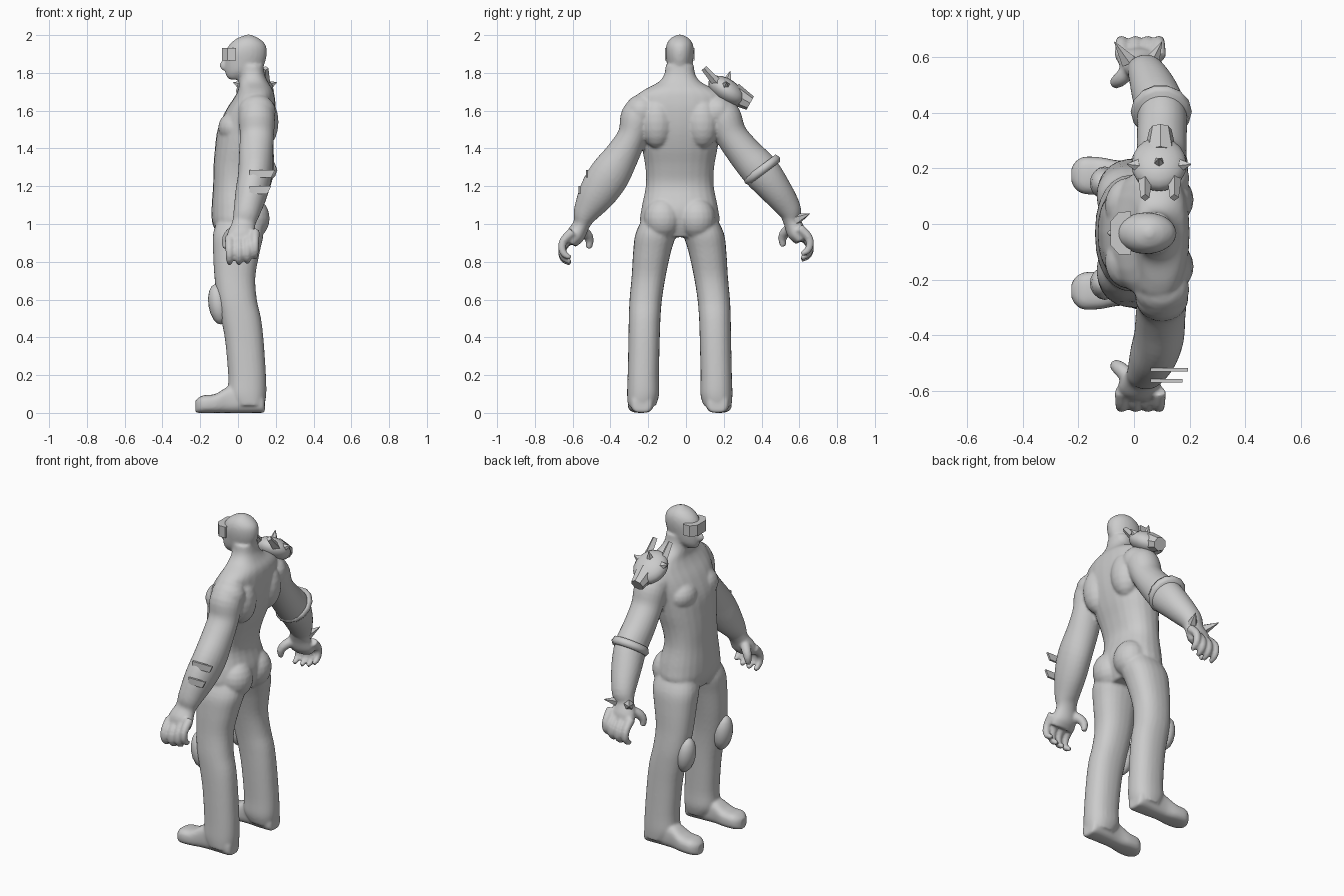
import bpy
import bmesh
import math
from mathutils import Vector, Matrix

cube = bpy.data.objects.get("Cube")
if cube:
    bpy.data.objects.remove(cube, do_unlink=True)

MID = -0.033  # symmetry plane of the figure, which looks along -x

clay = bpy.data.materials.new("light_grey")
clay.use_nodes = True
GREY = (0.6, 0.6, 0.6, 1)
clay.diffuse_color = GREY
clay.node_tree.nodes["Principled BSDF"].inputs["Base Color"].default_value = GREY


def finish(name, bm, smooth=True):
    bmesh.ops.recalc_face_normals(bm, faces=bm.faces)
    mesh = bpy.data.meshes.new(name)
    bm.to_mesh(mesh)
    bm.free()
    mesh.materials.append(clay)
    for p in mesh.polygons:
        p.use_smooth = smooth
    ob = bpy.data.objects.new(name, mesh)
    bpy.context.collection.objects.link(ob)
    return ob


def spline(rows, steps):
    """Catmull-Rom interpolation through rows of numbers."""
    pts = [Vector(r) for r in rows]
    pts = [pts[0]] + pts + [pts[-1]]
    out = []
    for a, b, c, d in zip(pts, pts[1:], pts[2:], pts[3:]):
        for i in range(steps):
            t = i / steps
            out.append(b + (c - a) * (t / 2) + (a * 2 - b * 5 + c * 4 - d) * (t * t / 2)
                       + (b * 3 - a - c * 3 + d) * (t ** 3 / 2))
    return out + [pts[-1]]


def loft(name, rows, side=(1, 0, 0), power=2, axis=None, sides=24, steps=4):
    """Tube through rows of x, y, z, radius along side, radius across."""
    rows = spline(rows, steps)
    centres = [Vector(r[:3]) for r in rows]
    bm = bmesh.new()
    rings = []
    for i, (r, c) in enumerate(zip(rows, centres)):
        along = Vector(axis) if axis else centres[min(i + 1, len(rows) - 1)] - centres[max(i - 1, 0)]
        along.normalize()
        u = Vector(side)
        u = (u - along * u.dot(along)).normalized()
        v = along.cross(u)
        ring = []
        for k in range(sides):
            a = math.tau * k / sides
            ca, sa = math.cos(a), math.sin(a)
            cu = math.copysign(abs(ca) ** (2 / power), ca) * r[3]
            cv = math.copysign(abs(sa) ** (2 / power), sa) * r[4]
            ring.append(bm.verts.new(c + u * cu + v * cv))
        rings.append(ring)
    for lo, hi in zip(rings, rings[1:]):
        for k in range(sides):
            n = (k + 1) % sides
            bm.faces.new((lo[k], lo[n], hi[n], hi[k]))
    bm.faces.new(rings[0])
    bm.faces.new(rings[-1])
    return finish(name, bm)


def upright(name, rows, **kw):
    """Vertical loft from rows of z, front x, back x, centre y, half width."""
    return loft(name, [((f + b) / 2, y, z, (b - f) / 2, w) for z, f, b, y, w in rows],
                axis=(0, 0, 1), **kw)


def ball(name, centre, size, tilt=0, axis='X', seg=20):
    bm = bmesh.new()
    m = Matrix.Translation(centre) @ Matrix.Rotation(tilt, 4, axis) @ Matrix.Diagonal((*size, 1))
    bmesh.ops.create_uvsphere(bm, u_segments=seg, v_segments=seg // 2, radius=1, matrix=m)
    return finish(name, bm)


def spike(name, base, tip, r1, r2=0.002, sides=5):
    base, tip = Vector(base), Vector(tip)
    d = tip - base
    m = Matrix.Translation((base + tip) / 2) @ d.to_track_quat('Z', 'Y').to_matrix().to_4x4()
    bm = bmesh.new()
    bmesh.ops.create_cone(bm, cap_ends=True, segments=sides, radius1=r1, radius2=r2,
                          depth=d.length, matrix=m)
    return finish(name, bm, smooth=False)


def prism(name, outline, push):
    bm = bmesh.new()
    face = bm.faces.new([bm.verts.new(p) for p in outline])
    new = bmesh.ops.extrude_face_region(bm, geom=[face])["geom"]
    bmesh.ops.translate(bm, vec=push, verts=[g for g in new if isinstance(g, bmesh.types.BMVert)])
    return finish(name, bm, smooth=False)


# torso and neck
parts = [upright("torso", [(z, f, b, MID, w) for z, f, b, w in [
    (0.93, -0.1, 0.1, 0.12), (1, -0.135, 0.13, 0.205), (1.08, -0.14, 0.14, 0.203),
    (1.2, -0.132, 0.11, 0.18), (1.3, -0.13, 0.13, 0.182), (1.4, -0.122, 0.165, 0.2),
    (1.5, -0.108, 0.19, 0.215), (1.6, -0.065, 0.2, 0.235), (1.67, -0.02, 0.195, 0.235),
    (1.71, 0, 0.185, 0.19), (1.75, 0.005, 0.16, 0.115), (1.79, 0.01, 0.142, 0.083),
    (1.84, 0.01, 0.135, 0.075)]], power=2.3)]

# head and nose
parts.append(upright("head", [(z, f, b, MID, w) for z, f, b, w in [
    (1.765, -0.045, 0.03, 0.025), (1.78, -0.06, 0.06, 0.04), (1.81, -0.068, 0.12, 0.06),
    (1.86, -0.07, 0.145, 0.07), (1.91, -0.065, 0.153, 0.075), (1.95, -0.045, 0.145, 0.07),
    (1.98, -0.01, 0.115, 0.052), (1.995, 0.025, 0.085, 0.028), (2.003, 0.045, 0.065, 0.01)]]))
parts.append(ball("nose", (-0.072, MID, 1.84), (0.026, 0.015, 0.03)))

# legs, feet, buttocks, shoulder blades and chest
for s in (-1, 1):
    parts.append(upright("leg", [(z, f, b, MID + s * o, w) for z, f, b, o, w in [
        (1.04, -0.1, 0.12, 0.1, 0.09), (0.95, -0.132, 0.135, 0.126, 0.108),
        (0.85, -0.132, 0.115, 0.147, 0.1), (0.72, -0.125, 0.092, 0.165, 0.09),
        (0.6, -0.11, 0.1, 0.18, 0.086), (0.5, -0.09, 0.122, 0.186, 0.084),
        (0.38, -0.068, 0.136, 0.189, 0.083), (0.2, -0.052, 0.148, 0.193, 0.083),
        (0.1, -0.052, 0.15, 0.194, 0.085), (0.04, -0.02, 0.14, 0.2, 0.075)]], power=2.3))
    parts.append(loft("foot", [(x, MID + s * o, h, w, h) for x, o, h, w in [
        (0.142, 0.2, 0.04, 0.04), (0.12, 0.2, 0.055, 0.06), (0.04, 0.2, 0.08, 0.064),
        (-0.05, 0.203, 0.07, 0.058), (-0.12, 0.206, 0.05, 0.067), (-0.18, 0.208, 0.047, 0.067),
        (-0.21, 0.208, 0.04, 0.05), (-0.225, 0.208, 0.033, 0.025)]],
        side=(0, 1, 0), axis=(-1, 0, 0), power=2.8))
    parts.append(ball("buttock", (0.075, MID + s * 0.09, 1.03), (0.093, 0.1, 0.11)))
    parts.append(ball("shoulder_blade", (0.13, MID + s * 0.12, 1.54), (0.085, 0.09, 0.14)))
    parts.append(ball("chest", (-0.02, MID + s * 0.1, 1.51), (0.085, 0.1, 0.085)))

# arms, each posed on its own path
parts.append(loft("left_arm", [
    (0.1, -0.21, 1.64, 0.07, 0.07), (0.1, -0.255, 1.57, 0.095, 0.09), (0.1, -0.283, 1.47, 0.09, 0.078),
    (0.095, -0.335, 1.37, 0.09, 0.09), (0.09, -0.405, 1.26, 0.09, 0.108), (0.07, -0.47, 1.16, 0.085, 0.1),
    (0.045, -0.53, 1.06, 0.07, 0.068), (0.03, -0.552, 1, 0.062, 0.045), (0.02, -0.585, 0.94, 0.078, 0.05),
    (0.02, -0.61, 0.895, 0.075, 0.032)]))
parts.append(loft("right_arm", [
    (0.1, 0.15, 1.64, 0.07, 0.07), (0.1, 0.195, 1.57, 0.095, 0.095), (0.1, 0.24, 1.47, 0.09, 0.085),
    (0.1, 0.315, 1.37, 0.09, 0.092), (0.1, 0.395, 1.28, 0.09, 0.1), (0.075, 0.475, 1.18, 0.085, 0.085),
    (0.045, 0.545, 1.08, 0.068, 0.065), (0.03, 0.56, 1.02, 0.06, 0.047), (0.02, 0.585, 0.955, 0.077, 0.05),
    (0.02, 0.61, 0.91, 0.075, 0.032)]))
parts.append(ball("left_deltoid", (0.1, -0.235, 1.595), (0.1, 0.09, 0.092)))
parts.append(ball("right_deltoid", (0.1, 0.165, 1.595), (0.1, 0.09, 0.092)))

# fingers and thumbs
for s, lift in ((-1, 0), (1, 0.02)):
    for x, drop in ((-0.045, 0), (0.005, 0), (0.05, 0.008), (0.09, 0.03)):
        path = [(0.6, 0.93, 0.026), (0.645, 0.885, 0.023), (0.657, 0.845, 0.021),
                (0.643, 0.81, 0.019), (0.61, 0.79, 0.013)]
        parts.append(loft("finger", [(x, s * y, z + drop + lift, r, r) for y, z, r in path], sides=12))
    thumb = [(-0.01, 0.56, 0.97, 0.03), (-0.045, 0.525, 0.945, 0.028), (-0.065, 0.51, 0.91, 0.023),
             (-0.065, 0.515, 0.87, 0.015)]
    parts.append(loft("thumb", [(x, s * y, z + lift / 2, r, r) for x, y, z, r in thumb], sides=12))

# fuse the limbs and trunk into one smooth skin
bpy.ops.object.select_all(action='DESELECT')
for p in parts:
    p.select_set(True)
bpy.context.view_layer.objects.active = parts[0]
bpy.ops.object.join()
body = parts[0]
body.name = "body"
skin = body.modifiers.new("fuse", 'REMESH')
skin.mode = 'VOXEL'
skin.voxel_size = 0.008
skin.use_smooth_shade = True
soften = body.modifiers.new("soften", 'SMOOTH')
soften.factor = 0.5
soften.iterations = 6

# visor wrapped round the eyes
plan = [(-0.01, 0.078), (-0.055, 0.076), (-0.085, 0.042)]
plan += [(x, -y) for x, y in reversed(plan)]
prism("visor", [(x, MID + y, 1.865) for x, y in plan], (0, 0, 0.067))

# knee pads
for s, name in ((-1, "left"), (1, "right")):
    ball(name + "_knee_pad", (-0.105, MID + s * 0.18, 0.575), (0.052, 0.06, 0.108), -0.15, 'Y', 16)

# shoulder guard with horns, ear spikes and a snout
ball("shoulder_guard", (0.09, 0.215, 1.705), (0.1, 0.11, 0.062), -0.6)
for x, name in ((0.04, "front"), (0.145, "back")):
    spike(name + "_guard_horn", (x, 0.17, 1.74), (x, 0.095, 1.825), 0.026, 0.016, 4)
    out = -1 if name == "front" else 1
    spike(name + "_guard_ear", (0.09 + out * 0.07, 0.21, 1.73), (0.09 + out * 0.115, 0.215, 1.75), 0.03)
spike("guard_crest", (0.09, 0.215, 1.74), (0.09, 0.235, 1.81), 0.03)
spike("guard_snout", (0.095, 0.25, 1.69), (0.095, 0.34, 1.64), 0.06, 0.04, 8)

# bracelet on the right forearm, flared at one rim
loft("right_bracelet", [(0.1, 0.39, 1.305, 0.098, 0.108), (0.098, 0.404, 1.285, 0.11, 0.118),
                        (0.096, 0.416, 1.268, 0.098, 0.106)], axis=(0, 0.6, -0.8), sides=14, steps=1)

# wrist spikes on the right hand
for x, tip in ((-0.02, -0.07), (0.065, 0.1)):
    spike("right_wrist_spike", (x, 0.585, 1.025), (tip, 0.655, 1.055), 0.03)

# fins on the left forearm
for y, z, reach in ((-0.53, 1.245, 0.195), (-0.57, 1.16, 0.175)):
    prism("left_forearm_fin", [(0.06, y, z), (reach - 0.02, y, z),
                               (reach, y, z + 0.04), (0.06, y, z + 0.04)], (0, 0.012, 0))
